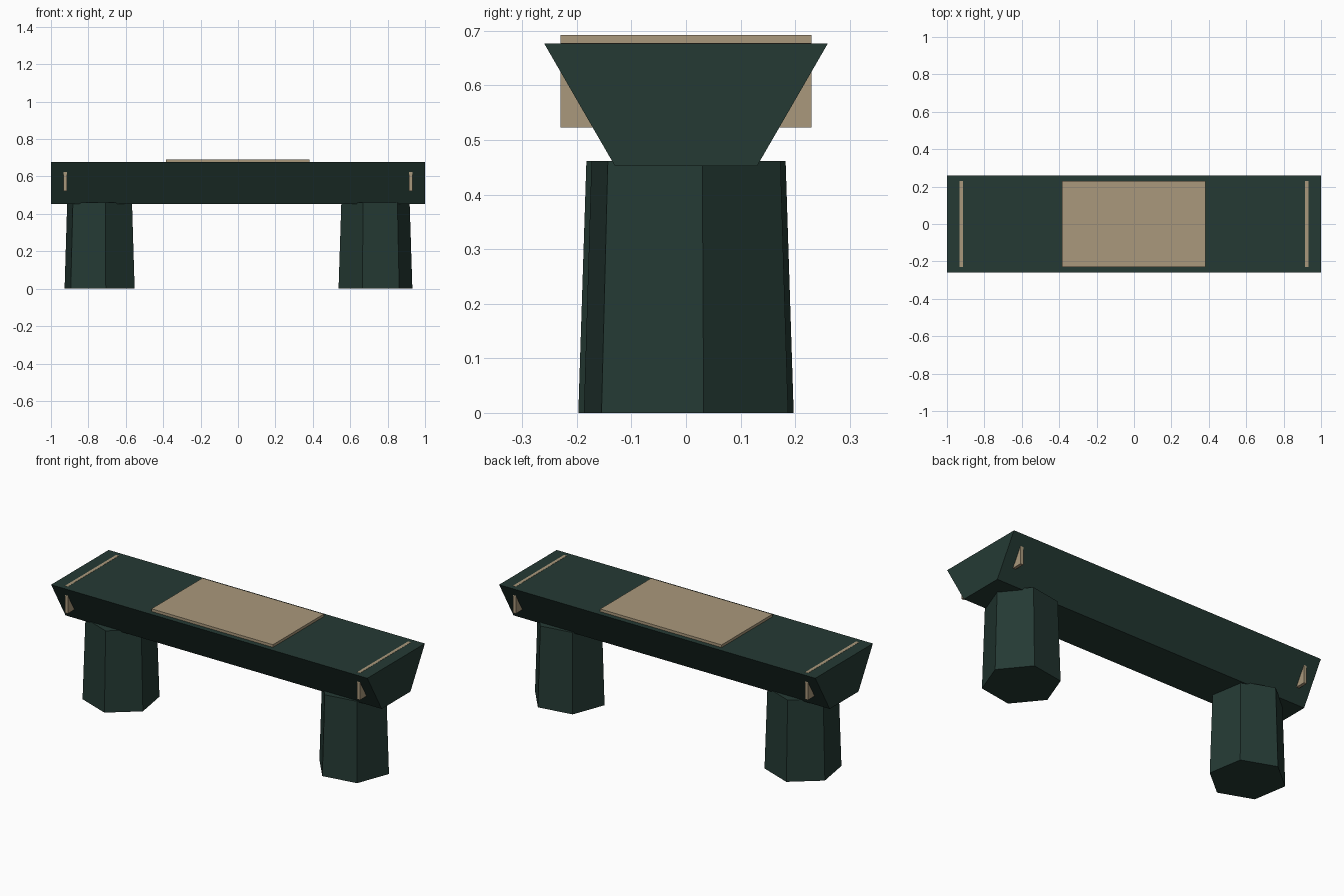
import bpy, bmesh, math

if "Cube" in bpy.data.objects:
    bpy.data.objects.remove(bpy.data.objects["Cube"])


def material(name, color):
    m = bpy.data.materials.new(name)
    m.diffuse_color = (*color, 1)
    m.use_nodes = True
    m.node_tree.nodes["Principled BSDF"].inputs["Base Color"].default_value = m.diffuse_color
    return m


GREEN = material("dark_green", (0.018, 0.042, 0.034))
TAN = material("tan", (0.40, 0.315, 0.20))


def loft(name, rings, mat):
    """Closed solid between two rings of points."""
    bm = bmesh.new()
    a, b = [[bm.verts.new(p) for p in ring] for ring in rings]
    n = len(a)
    bm.faces.new(a[::-1])
    bm.faces.new(b)
    for i in range(n):
        j = (i + 1) % n
        bm.faces.new((a[i], a[j], b[j], b[i]))
    bmesh.ops.recalc_face_normals(bm, faces=bm.faces)
    mesh = bpy.data.meshes.new(name)
    bm.to_mesh(mesh)
    bm.free()
    mesh.materials.append(mat)
    obj = bpy.data.objects.new(name, mesh)
    bpy.context.collection.objects.link(obj)
    return obj


def box(name, x0, x1, half_y, z0, z1, mat):
    ring = [(-half_y, z0), (half_y, z0), (half_y, z1), (-half_y, z1)]
    return loft(name, [[(x, y, z) for y, z in ring] for x in (x0, x1)], mat)


def leg(name, cx, turn):
    """Tapered six-sided stump."""
    def ring(r, z):
        angles = [math.radians(turn + 60 * k) for k in range(6)]
        return [(cx + r * math.cos(t), r * math.sin(t), z) for t in angles]
    return loft(name, [ring(0.2, 0), ring(0.185, 0.461)], GREEN)


# Seat beam: half-hexagon section
section = [(-0.13, 0.452), (0.13, 0.452), (0.26, 0.677), (-0.26, 0.677)]
loft("seat_beam", [[(x, y, z) for y, z in section] for x in (-1, 1)], GREEN)

# Legs, each turned differently
leg("left_leg", -0.74, -20.5)
leg("right_leg", 0.735, 9.3)

# Seat pad
box("seat_pad", -0.386, 0.382, 0.23, 0.662, 0.692, TAN)

# Inlaid bands near both ends
for side, x in (("left", -0.924), ("right", 0.924)):
    box(side + "_band", x - 0.009, x + 0.009, 0.23, 0.523, 0.678, TAN)
